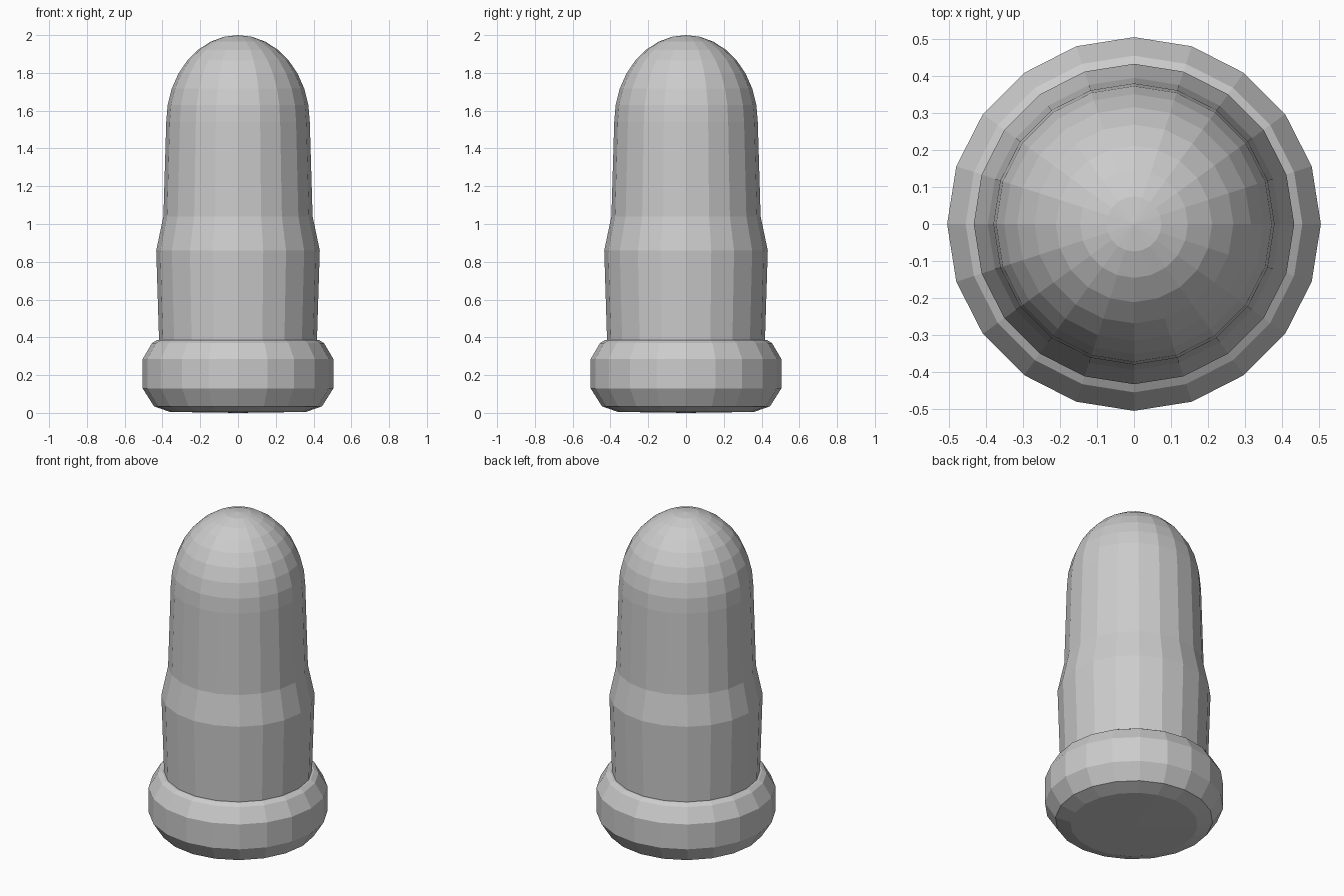
import bpy, bmesh, math

cube = bpy.data.objects.get("Cube")
if cube:
    bpy.data.objects.remove(cube, do_unlink=True)

SIDES = 20

# Single grey material
grey = bpy.data.materials.new("plain grey")
grey.use_nodes = True
color = (0.6, 0.6, 0.6, 1)
grey.diffuse_color = color
grey.node_tree.nodes["Principled BSDF"].inputs["Base Color"].default_value = color


def lathe(name, profile):
    """Spin a (radius, height) profile into a closed, flat-faced solid."""
    bm = bmesh.new()
    verts = [bm.verts.new((r, 0, z)) for r, z in profile]
    edges = [bm.edges.new(pair) for pair in zip(verts, verts[1:])]
    bmesh.ops.spin(bm, geom=verts + edges, cent=(0, 0, 0), axis=(0, 0, 1),
                   angle=math.tau, steps=SIDES, use_duplicate=False)
    bmesh.ops.remove_doubles(bm, verts=bm.verts, dist=0.0005)
    bmesh.ops.recalc_face_normals(bm, faces=bm.faces)
    mesh = bpy.data.meshes.new(name)
    bm.to_mesh(mesh)
    bm.free()
    mesh.materials.append(grey)
    obj = bpy.data.objects.new(name, mesh)
    bpy.context.collection.objects.link(obj)
    return obj


# Wide base rim with bevelled shoulders
lathe("base_rim", [(0, 0), (0.36, 0.005), (0.445, 0.035), (0.505, 0.13),
                   (0.505, 0.285), (0.455, 0.37), (0.43, 0.385), (0, 0.385)])

# Stepped body with an elliptical dome on top
shoulder_r, shoulder_z, steps = 0.38, 1.54, 8
dome = []
for i in range(steps + 1):
    a = math.pi / 2 * i / steps
    dome.append((shoulder_r * math.cos(a),
                 shoulder_z + (2 - shoulder_z) * math.sin(a)))
lathe("body", [(0, 0.3), (0.415, 0.3), (0.418, 0.385), (0.433, 0.86),
               (0.395, 1.04)] + dome)
